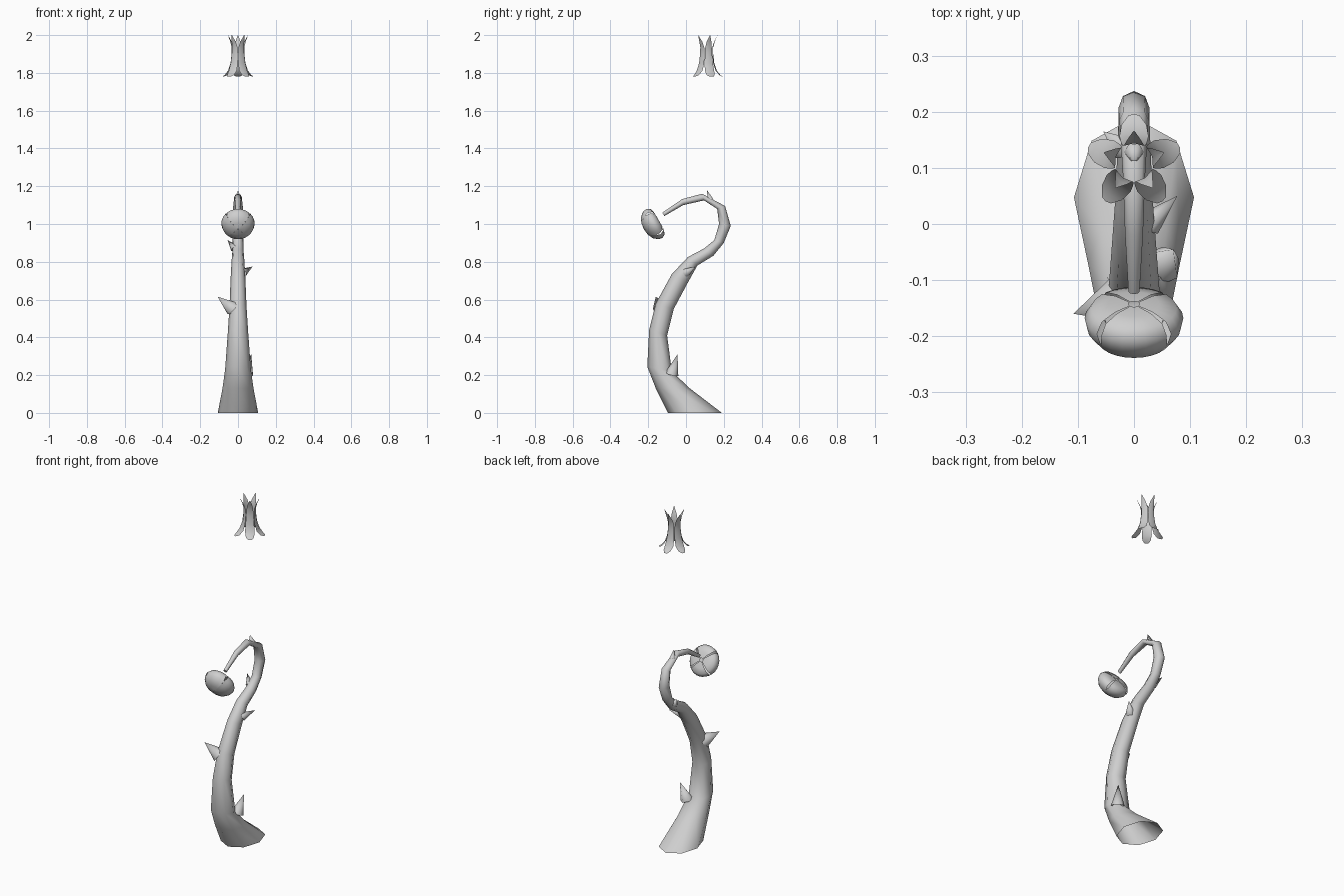
import bpy, bmesh, math
from mathutils import Vector

if "Cube" in bpy.data.objects:
    bpy.data.objects.remove(bpy.data.objects["Cube"])

mat = bpy.data.materials.new("pale_grey")
mat.diffuse_color = (0.62, 0.62, 0.62, 1)
mat.use_nodes = True
mat.node_tree.nodes["Principled BSDF"].inputs["Base Color"].default_value = mat.diffuse_color


def finish(name, bm, angle=60):
    bmesh.ops.recalc_face_normals(bm, faces=bm.faces[:])
    mesh = bpy.data.meshes.new(name)
    bm.to_mesh(mesh)
    bm.free()
    mesh.materials.append(mat)
    ob = bpy.data.objects.new(name, mesh)
    bpy.context.collection.objects.link(ob)
    bpy.ops.object.select_all(action='DESELECT')
    ob.select_set(True)
    bpy.context.view_layer.objects.active = ob
    bpy.ops.object.shade_smooth_by_angle(angle=math.radians(angle))
    return ob


def bridge(bm, rows, closed=False):
    """Skin consecutive rows of vertices with quads."""
    n = len(rows[0])
    for a, b in zip(rows, rows[1:]):
        for i in range(n if closed else n - 1):
            j = (i + 1) % n
            bm.faces.new((a[i], a[j], b[j], b[i]))


# Curling stem: each ring spans a near and a far (y, z) point, plus half width in x
RINGS = [
    ((-.095, 0), (.19, 0), .107), ((-.16, .13), (.02, .13), .082),
    ((-.205, .245), (-.075, .22), .068), ((-.195, .44), (-.10, .41), .054),
    ((-.16, .58), (-.065, .55), .045), ((-.075, .735), (.01, .69), .039),
    ((.01, .825), (.06, .78), .034), ((.095, .87), (.145, .832), .030),
    ((.15, .915), (.20, .90), .028), ((.175, 1.0), (.237, .99), .028),
    ((.165, 1.08), (.207, 1.095), .026), ((.095, 1.125), (.085, 1.16), .020),
    ((-.015, 1.10), (-.02, 1.132), .016), ((-.115, 1.042), (-.125, 1.06), .010),
]
SIDES = 8
bm = bmesh.new()
rows = []
for near, far, rx in RINGS:
    p, q = Vector((0, *near)), Vector((0, *far))
    mid, half = (p + q) / 2, (q - p) / 2
    row = []
    for i in range(SIDES):
        a = math.tau * i / SIDES
        row.append(bm.verts.new(mid + half * math.cos(a) + Vector((rx * math.sin(a), 0, 0))))
    rows.append(row)
bridge(bm, rows, closed=True)
bm.faces.new(rows[-1])
finish("stem", bm)

# Thorns: base centre, tip, base radius
THORNS = [
    ((-.028, -.135, .552), (-.108, -.16, .615), .042),
    ((.048, -.075, .205), (.070, -.045, .31), .036),
    ((.026, .000, .742), (.077, .050, .775), .024),
    ((-.018, .135, .870), (-.055, .165, .915), .022),
    ((0, .128, 1.130), (0, .112, 1.178), .018),
]
for k, (base, tip, r) in enumerate(THORNS):
    base, tip = Vector(base), Vector(tip)
    turn = (tip - base).to_track_quat('Z', 'Y')
    bm = bmesh.new()
    ring = [bm.verts.new(base + turn @ Vector((r * math.cos(math.tau * i / 6),
                                               r * math.sin(math.tau * i / 6), 0)))
            for i in range(6)]
    top = bm.verts.new(tip)
    for i in range(6):
        bm.faces.new((ring[i], ring[(i + 1) % 6], top))
    finish(f"thorn_{k + 1}", bm)

# Hanging bud: four bulging quarters, parted on the side facing the stem
PROFILE = [(.010, .006), (.045, .006), (.076, -.002), (.088, -.022),
           (.083, -.045), (.064, -.068), (.036, -.081), (.002, -.086)]
turn = Vector((0, .87, .49)).to_track_quat('Z', 'Y')
centre = Vector((0, -.148, 1.014))
for k in range(4):
    bm = bmesh.new()
    rows = []
    for r, h in PROFILE:
        spread = math.radians(41.5 if h > -.04 else 44.8)
        row = []
        for i in range(7):
            a = math.tau * k / 4 + spread * (i / 3 - 1)
            row.append(bm.verts.new(centre + turn @ Vector((r * math.cos(a), r * math.sin(a), h))))
        rows.append(row)
    bridge(bm, rows)
    finish(f"bud_quarter_{k + 1}", bm)

# Floating flower: five flared petals with pointed upper ends (radius, z, half width)
PETAL = [(.056, 2.0, .001), (.042, 1.965, .013), (.034, 1.935, .018),
         (.034, 1.90, .020), (.040, 1.85, .023), (.053, 1.812, .026),
         (.073, 1.788, .022), (.086, 1.780, .010)]
for k in range(5):
    a = math.pi / 2 + math.tau * k / 5
    out = Vector((math.cos(a), math.sin(a), 0))
    side = Vector((-math.sin(a), math.cos(a), 0))
    bm = bmesh.new()
    rows = []
    for r, z, w in PETAL:
        row = []
        for t in (-1, 0, 1):
            sag = .25 * w * abs(t)
            row.append(bm.verts.new(Vector((0, .11, z)) + out * (r - sag) + side * w * t))
        rows.append(row)
    bridge(bm, rows)
    finish(f"petal_{k + 1}", bm)
